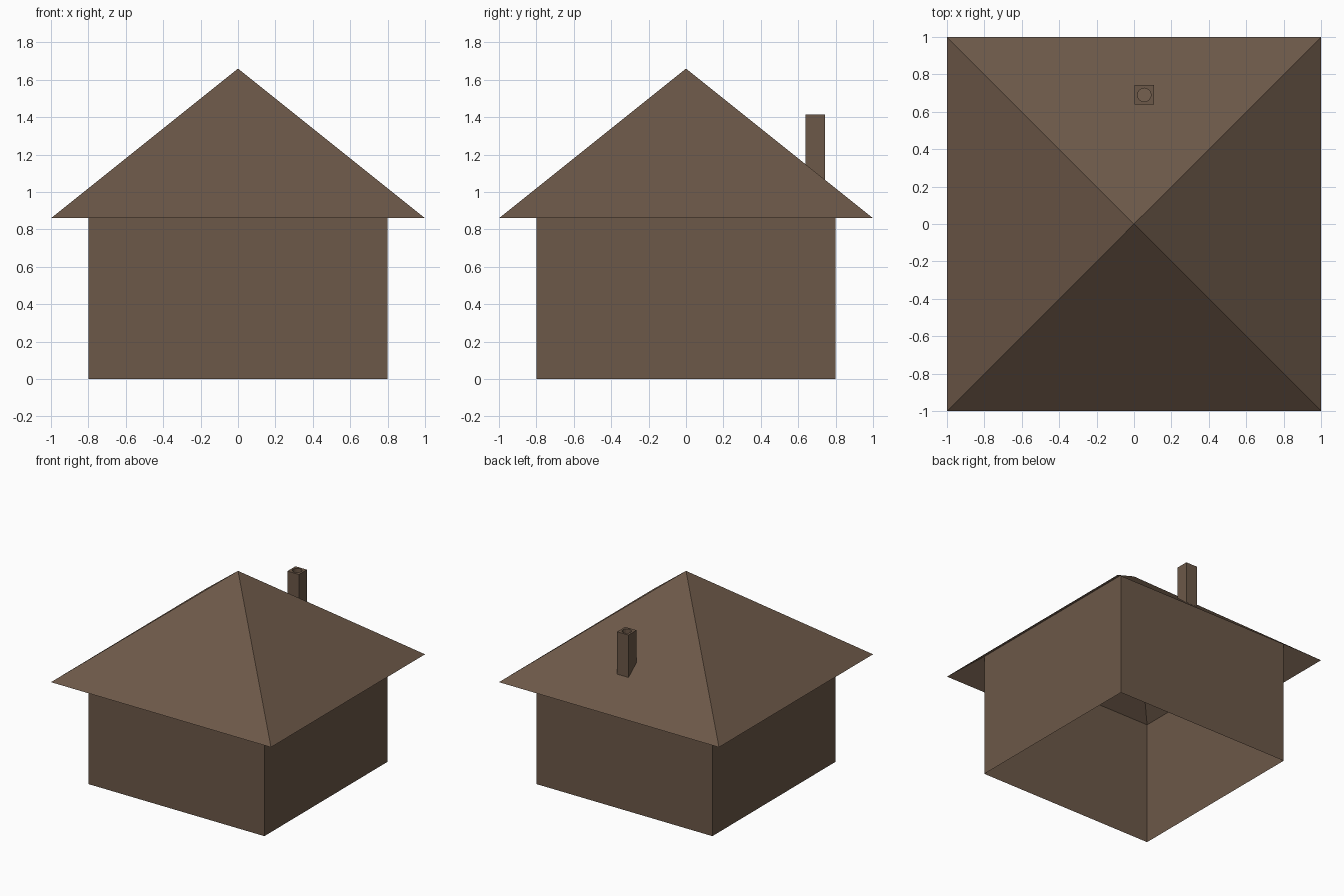
import bpy, bmesh, math

if "Cube" in bpy.data.objects:
    bpy.data.objects.remove(bpy.data.objects["Cube"])

# Single brown used everywhere
brown = bpy.data.materials.new("weathered brown")
brown.diffuse_color = (0.150, 0.098, 0.065, 1)
brown.use_nodes = True
brown.node_tree.nodes["Principled BSDF"].inputs["Base Color"].default_value = brown.diffuse_color


def finish(bm, name):
    me = bpy.data.meshes.new(name)
    bm.to_mesh(me)
    bm.free()
    me.materials.append(brown)
    ob = bpy.data.objects.new(name, me)
    bpy.context.collection.objects.link(ob)
    return ob


def square(bm, hx, hy, z, cx=0, cy=0):
    return [bm.verts.new((cx + sx * hx, cy + sy * hy, z))
            for sx, sy in ((-1, -1), (1, -1), (1, 1), (-1, 1))]


def band(bm, lower, upper):
    n = len(lower)
    for i in range(n):
        j = (i + 1) % n
        bm.faces.new((lower[i], lower[j], upper[j], upper[i]))


EAVE, PEAK = 0.86, 1.66
roof_z = lambda d: PEAK - (PEAK - EAVE) * d  # roof height at distance d

# Walls: open box reaching up to the roof sheet
bm = bmesh.new()
band(bm, square(bm, 0.8, 0.8, 0), square(bm, 0.8, 0.8, roof_z(0.8)))
finish(bm, "walls")

# Roof: open four-sided pyramid with overhanging eaves
bm = bmesh.new()
eaves = square(bm, 1, 1, EAVE)
apex = bm.verts.new((0, 0, PEAK))
for i in range(4):
    bm.faces.new((eaves[i], eaves[(i + 1) % 4], apex))
finish(bm, "roof")

# Chimney: square stack with a round flue
CX, CY, H, TOP, R, N = 0.055, 0.69, 0.052, 1.415, 0.036, 16
bm = bmesh.new()
base = square(bm, H, H, 0, CX, CY)
for v in base:
    v.co.z = roof_z(v.co.y)
rim = square(bm, H, H, TOP, CX, CY)
band(bm, base, rim)


def ring(z_of_y):
    out = []
    for i in range(N):
        a = math.radians(-135) + 2 * math.pi * i / N
        y = CY + R * math.sin(a)
        out.append(bm.verts.new((CX + R * math.cos(a), y, z_of_y(y))))
    return out


flue_top = ring(lambda y: TOP)
flue_low = ring(roof_z)
band(bm, flue_top, flue_low)
# top cap between square rim and round flue
q = N // 4
for k in range(4):
    arc = [flue_top[(k * q + i) % N] for i in range(q + 1)]
    bm.faces.new([rim[k], rim[(k + 1) % 4]] + arc[::-1])
finish(bm, "chimney")
